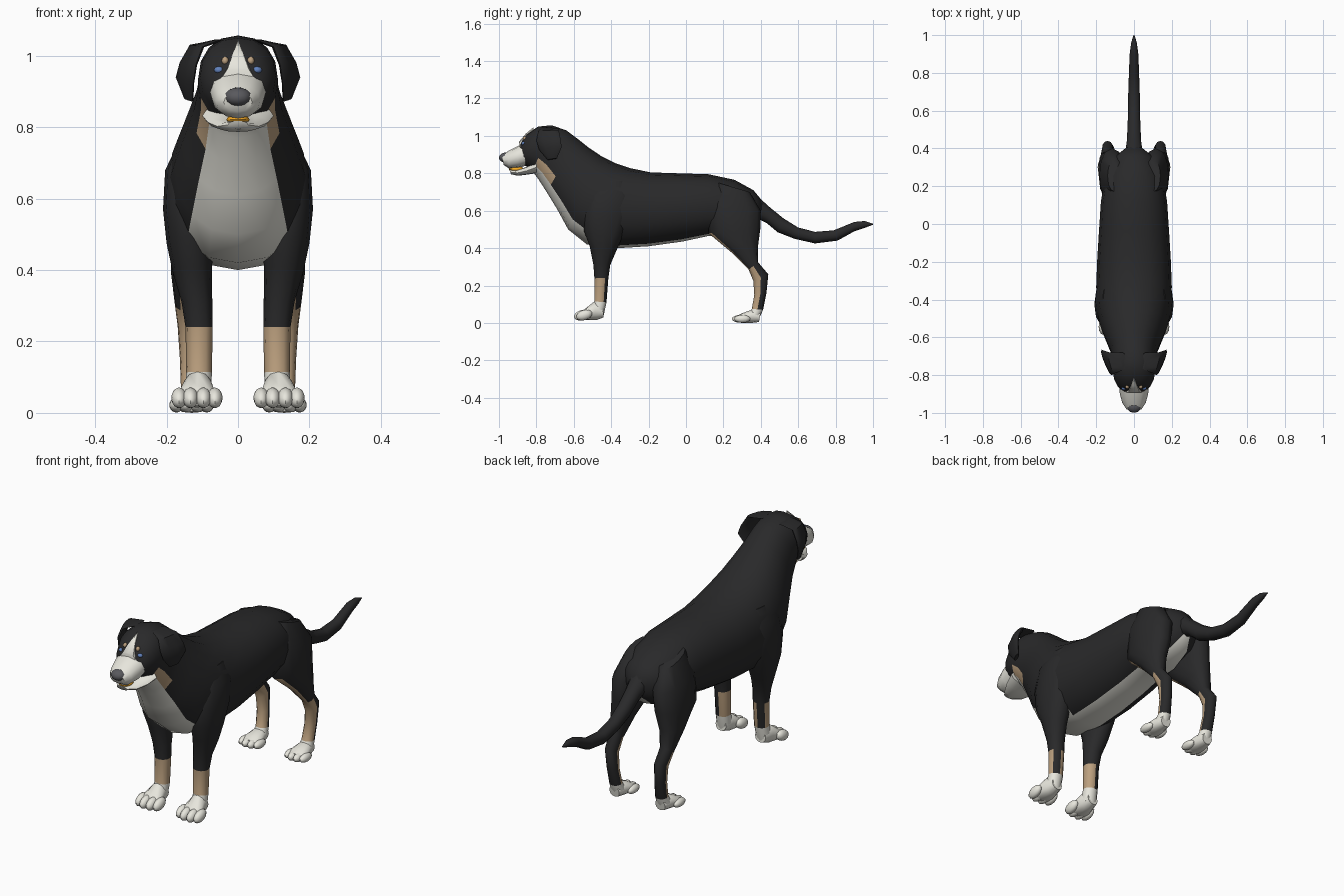
import bpy, bmesh, math
from mathutils import Vector, Matrix

PALETTE = {
    "black": (0.022, 0.022, 0.023, 1), "white": (0.80, 0.79, 0.72, 1),
    "tan": (0.50, 0.35, 0.21, 1), "nose_grey": (0.10, 0.10, 0.11, 1),
    "orange": (0.90, 0.40, 0.02, 1), "blue": (0.12, 0.22, 0.50, 1),
}
MATS = {}
for key, rgba in PALETTE.items():
    MATS[key] = bpy.data.materials.new(key)
    MATS[key].diffuse_color = rgba


def finish(name, bm, colours):
    bmesh.ops.recalc_face_normals(bm, faces=bm.faces)
    mesh = bpy.data.meshes.new(name)
    bm.to_mesh(mesh)
    bm.free()
    for c in colours:
        mesh.materials.append(MATS[c])
    ob = bpy.data.objects.new(name, mesh)
    bpy.context.collection.objects.link(ob)
    return ob


def loft(name, rings, colour, n=12, side=(1, 0, 0), power=0.92):
    """Skin oval rings, each (edge A, edge B, half width).
    colour is a name, or f(segment, steps from edge B, face centre)."""
    side = Vector(side)
    bm = bmesh.new()
    loops = []
    for a, b, w in rings:
        mid, half = (a + b) / 2, (a - b) / 2
        loop = []
        for k in range(n):
            t = 2 * math.pi * k / n
            s, c = (math.copysign(abs(v) ** power, v) for v in (math.sin(t), math.cos(t)))
            loop.append(bm.verts.new(mid + half * c + side * (w * s)))
        loops.append(loop)
    keys = list(PALETTE)

    def paint(face, i, d):
        col = colour(i, d, face.calc_center_median()) if callable(colour) else colour
        face.material_index = keys.index(col)

    for i, (p, q) in enumerate(zip(loops, loops[1:])):
        for k in range(n):
            j = (k + 1) % n
            d = n // 2 - 1 - min(k, n - 1 - k)
            paint(bm.faces.new((p[k], p[j], q[j], q[k])), i, d)
    paint(bm.faces.new(loops[0]), 0, 9)
    paint(bm.faces.new(loops[-1]), len(rings) - 2, 9)
    return finish(name, bm, keys)


def prof(rows, s=1):
    """Rows of (A y, A z, B y, B z, half width, centre x) to rings."""
    out = []
    for r in rows:
        x = s * r[5] if len(r) > 5 else 0
        out.append((Vector((x, r[0], r[1])), Vector((x, r[2], r[3])), r[4]))
    return out


def blob(name, loc, size, colour, tilt=0):
    bm = bmesh.new()
    m = Matrix.Translation(loc) @ Matrix.Rotation(tilt, 4, 'X') @ Matrix.Diagonal((*size, 1))
    bmesh.ops.create_uvsphere(bm, u_segments=12, v_segments=8, radius=1, matrix=m)
    return finish(name, bm, [colour])


# Torso, neck and skull in one skin
def body_colour(i, d, c):
    if i >= 12:
        return "black"
    if i >= 6 and d <= 1 or d == 0:
        return "white"
    return "tan" if i >= 10 and d == 2 else "black"


loft("body", prof([
    (.41, .65, .40, .56, .04), (.36, .71, .34, .50, .11), (.26, .765, .22, .46, .155),
    (.12, .795, .12, .465, .175), (-.04, .80, -.02, .435, .185), (-.19, .805, -.2, .41, .195),
    (-.30, .828, -.36, .40, .20), (-.38, .855, -.53, .42, .198), (-.45, .89, -.63, .50, .178),
    (-.52, .937, -.69, .61, .15), (-.58, .985, -.745, .70, .125), (-.64, 1.03, -.79, .77, .112),
    (-.72, 1.057, -.82, .81, .112), (-.79, 1.05, -.85, .835, .106),
    (-.85, 1.01, -.875, .85, .085), (-.885, .965, -.89, .86, .055)]), body_colour, n=16)

# Muzzle, blaze, nose, lower jaw and tongue
loft("muzzle", prof([
    (-.85, .97, -.84, .845, .08), (-.90, .945, -.90, .828, .075),
    (-.95, .92, -.945, .825, .062), (-.985, .895, -.975, .845, .04)]), "white")
loft("blaze", prof([
    (-.815, 1.047, -.815, 1.0, .002), (-.856, 1.013, -.85, .96, .02),
    (-.893, .968, -.89, .92, .042)]), "white", n=8)
blob("nose", (0, -.967, .885), (.038, .033, .026), "nose_grey", 0.2)
loft("lower_jaw", prof([
    (-.80, .865, -.80, .80, .10), (-.85, .835, -.85, .793, .085),
    (-.90, .818, -.90, .787, .058), (-.945, .818, -.935, .795, .028)]), "white")
blob("tongue", (0, -.905, .822), (.032, .042, .014), "orange")

# Tail
loft("tail", prof([
    (.36, .70, .38, .56, .05), (.44, .625, .43, .535, .04), (.52, .56, .49, .485, .036),
    (.60, .51, .58, .45, .033), (.69, .487, .69, .425, .032), (.79, .495, .81, .44, .028),
    (.90, .54, .90, .49, .024), (.955, .545, .96, .51, .016), (1, .53, 1, .525, .003)]),
    "black", n=10)

FRONT_LEG = [
    (-.47, .76, -.32, .76, .03, .135), (-.53, .68, -.28, .68, .062, .142),
    (-.55, .58, -.30, .56, .07, .14), (-.545, .49, -.34, .46, .065, .135),
    (-.515, .41, -.375, .38, .055, .128), (-.495, .31, -.405, .31, .043, .115),
    (-.49, .24, -.415, .24, .038, .109), (-.49, .115, -.425, .11, .036, .109),
    (-.51, .06, -.44, .04, .036, .112)]
BACK_LEG = [
    (.17, .75, .34, .70, .04, .10), (.12, .64, .40, .60, .068, .115),
    (.12, .48, .397, .50, .065, .122), (.24, .38, .385, .41, .050, .138),
    (.335, .285, .385, .325, .034, .143), (.36, .225, .44, .26, .029, .14),
    (.365, .15, .43, .16, .028, .135), (.352, .075, .412, .07, .03, .13),
    (.33, .045, .39, .02, .036, .13)]


def front_colour(i, d, c):
    if i >= 7:
        return "white"
    return "tan" if i == 6 and (d >= 2 or abs(c.x) < .109) else "black"


def back_colour(i, d, c):
    if i >= 7:
        return "white"
    return "tan" if i >= 2 and d >= (5 if i < 4 else 3) else "black"


for s, tag in ((1, "left"), (-1, "right")):
    # Legs
    loft("front_leg_" + tag, prof(FRONT_LEG, s), front_colour)
    loft("back_leg_" + tag, prof(BACK_LEG, s), back_colour)

    # Paws with four toes each
    loft("front_paw_" + tag, prof([
        (-.445, .09, -.44, .03, .03, .112), (-.49, .115, -.48, .015, .042, .113),
        (-.54, .075, -.54, .015, .056, .115), (-.565, .05, -.565, .02, .05, .115)], s), "white")
    loft("back_paw_" + tag, prof([
        (.40, .06, .39, .005, .028, .13), (.35, .07, .35, 0, .04, .13),
        (.30, .052, .30, 0, .052, .13), (.275, .04, .275, .005, .045, .13)], s), "white")
    for k, off in enumerate((-.05, -.018, .018, .05)):
        back = .012 if k in (0, 3) else 0
        blob(f"front_toe_{tag}_{k}", (s * (.115 + off), -.556 + back, .042),
             (.022, .044, .027), "white", 0.3)
        blob(f"back_toe_{tag}_{k}", (s * (.13 + off * .85), .289 + back, .022),
             (.02, .043, .021), "white")

    # Hanging ear flap
    ear = [((.05, -.77, 1.045), (.06, -.68, 1.04), .014),
           ((.10, -.79, 1.025), (.13, -.68, 1.03), .014),
           ((.118, -.80, .975), (.160, -.67, .98), .013),
           ((.125, -.785, .925), (.172, -.665, .94), .012),
           ((.128, -.74, .872), (.148, -.69, .88), .008)]
    flip = Vector((s, 1, 1))
    loft("ear_" + tag, [(Vector(a) * flip, Vector(b) * flip, w) for a, b, w in ear],
         "black", n=10, side=(s * .9, -.4, .15))

    # Eye and brow spot
    blob("eye_" + tag, (s * .053, -.868, .96), (.014, .012, .010), "blue")
    blob("brow_spot_" + tag, (s * .036, -.861, .986), (.010, .012, .012), "tan")

# Smooth shading with creases kept
bpy.ops.object.select_all(action='SELECT')
bpy.context.view_layer.objects.active = bpy.data.objects["body"]
bpy.ops.object.shade_smooth_by_angle(angle=math.radians(50))
